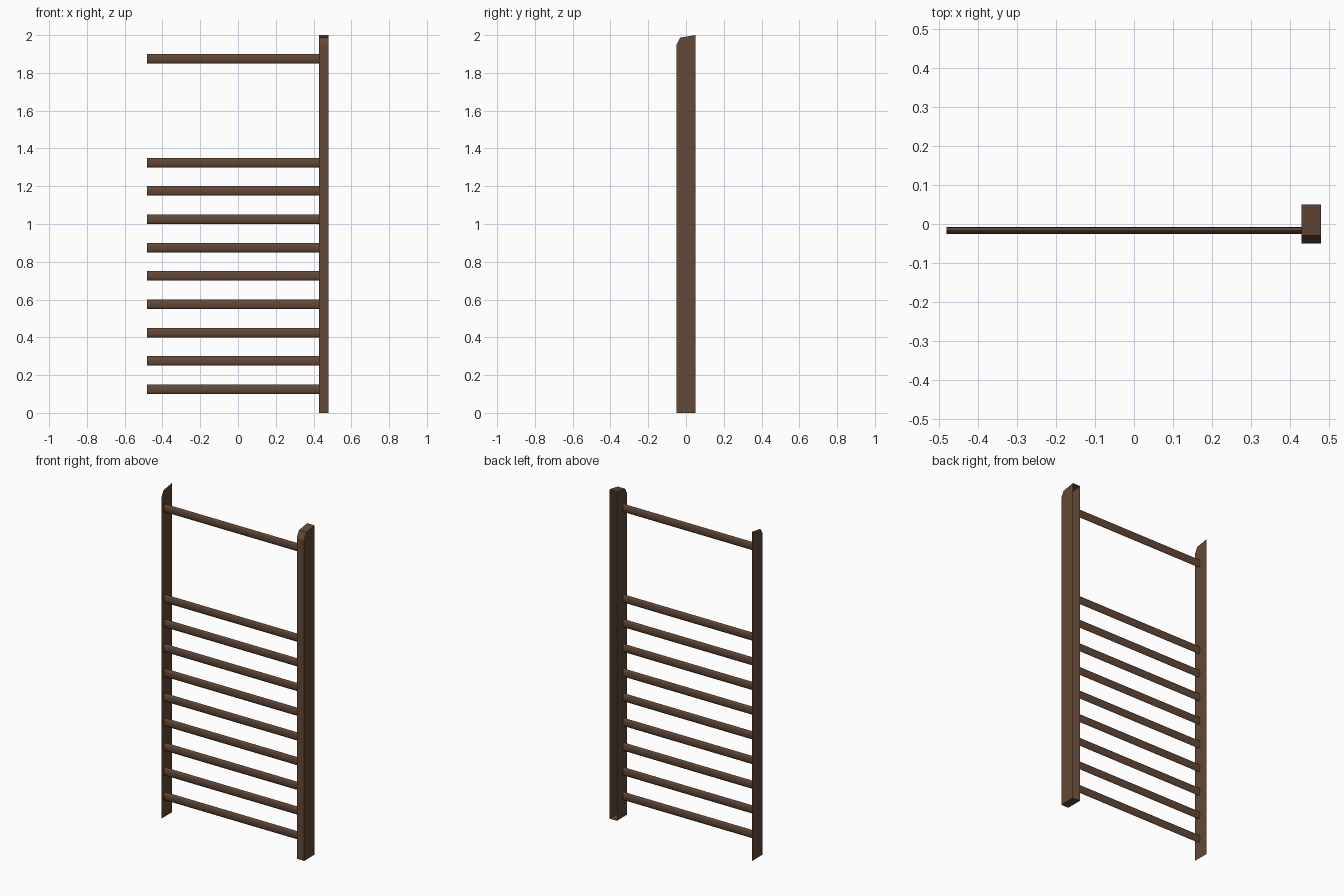
import bpy, bmesh, math

if "Cube" in bpy.data.objects:
    bpy.data.objects.remove(bpy.data.objects["Cube"])

wood = bpy.data.materials.new("dark brown wood")
wood.diffuse_color = (0.125, 0.065, 0.038, 1)
wood.use_nodes = True
wood.node_tree.nodes["Principled BSDF"].inputs["Base Color"].default_value = wood.diffuse_color

# Side outline of a post (y, z), with a shaped top
OUTLINE = [(0.05, 0.0), (0.05, 2.0), (-0.03, 1.987), (-0.05, 1.95), (-0.05, 0.0)]


def finish(name, bm, smooth=False):
    mesh = bpy.data.meshes.new(name)
    bm.to_mesh(mesh)
    bm.free()
    mesh.materials.append(wood)
    for p in mesh.polygons:
        p.use_smooth = smooth
    obj = bpy.data.objects.new(name, mesh)
    bpy.context.collection.objects.link(obj)
    return obj


# Right post: hollow, open at the back
bm = bmesh.new()
outer = [bm.verts.new((0.48, y, z)) for y, z in OUTLINE]
inner = [bm.verts.new((0.43, y, z)) for y, z in OUTLINE]
bm.faces.new(outer)
bm.faces.new(inner[::-1])
for i in range(1, 5):
    j = (i + 1) % 5
    bm.faces.new((outer[j], outer[i], inner[i], inner[j]))
bmesh.ops.recalc_face_normals(bm, faces=bm.faces)
finish("right_post", bm)

# Left post: a single flat panel facing inwards
bm = bmesh.new()
bm.faces.new([bm.verts.new((-0.48, y, z)) for y, z in OUTLINE])
finish("left_post_panel", bm)

# Rungs: flattened oval bars
SIDES = 12
for n, zc in enumerate([0.125 + 0.15 * k for k in range(9)] + [1.875]):
    bm = bmesh.new()
    rings = []
    for x in (-0.481, 0.43):
        rings.append([bm.verts.new((x,
                                    -0.017 + 0.009 * math.cos(2 * math.pi * k / SIDES),
                                    zc + 0.025 * math.sin(2 * math.pi * k / SIDES)))
                      for k in range(SIDES)])
    for k in range(SIDES):
        m = (k + 1) % SIDES
        bm.faces.new((rings[0][k], rings[0][m], rings[1][m], rings[1][k]))
    bm.faces.new(rings[0])
    bmesh.ops.recalc_face_normals(bm, faces=bm.faces)
    rung = finish(f"rung_{n + 1}", bm, True)
    bpy.context.view_layer.objects.active = rung
    rung.select_set(True)
    bpy.ops.object.shade_smooth_by_angle(angle=math.radians(60))
    rung.select_set(False)
